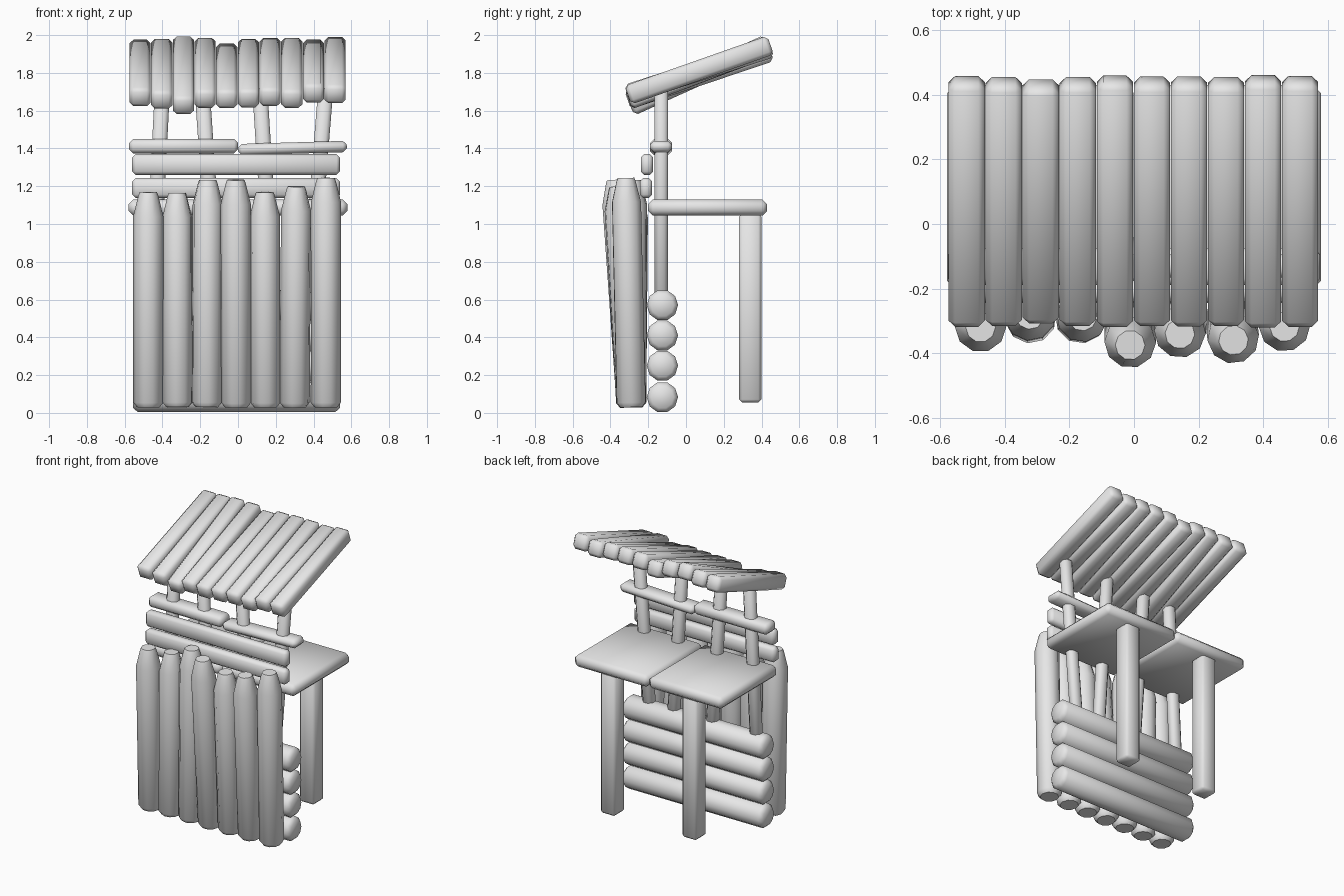
import bpy, bmesh, math
from mathutils import Vector, Matrix

if "Cube" in bpy.data.objects:
    bpy.data.objects.remove(bpy.data.objects["Cube"])

wood = bpy.data.materials.new("pale grey")
wood.use_nodes = True
colour = (0.8, 0.8, 0.8, 1)
wood.diffuse_color = colour
wood.node_tree.nodes["Principled BSDF"].inputs["Base Color"].default_value = colour


def finish(name, bm):
    mesh = bpy.data.meshes.new(name)
    bmesh.ops.recalc_face_normals(bm, faces=bm.faces)
    bm.to_mesh(mesh)
    bm.free()
    mesh.materials.append(wood)
    ob = bpy.data.objects.new(name, mesh)
    bpy.context.collection.objects.link(ob)
    bpy.ops.object.select_all(action='DESELECT')
    ob.select_set(True)
    bpy.context.view_layer.objects.active = ob
    bpy.ops.object.shade_smooth_by_angle(angle=math.radians(50))


def log(name, start, end, profile, sides=10):
    """Round log: profile gives (distance along, radius); negative counts from the end."""
    start, end = Vector(start), Vector(end)
    axis = end - start
    turn = axis.to_track_quat('Z', 'Y')
    bm = bmesh.new()
    rings = []
    for along, r in profile:
        if along < 0:
            along += axis.length
        centre = start + axis.normalized() * along
        rings.append([bm.verts.new(centre + turn @ Vector(
            (r * math.cos(math.tau * i / sides), r * math.sin(math.tau * i / sides), 0)))
            for i in range(sides)])
    for low, high in zip(rings, rings[1:]):
        for i in range(sides):
            j = (i + 1) % sides
            bm.faces.new((low[i], low[j], high[j], high[i]))
    bm.faces.new(rings[0])
    bm.faces.new(rings[-1])
    finish(name, bm)


def beam(name, centre, size, bevel, rot=Matrix()):
    """Box with chamfered edges, turned about its centre."""
    bm = bmesh.new()
    bmesh.ops.create_cube(bm, size=1, matrix=Matrix.Diagonal((*size, 1)))
    bmesh.ops.bevel(bm, geom=bm.edges[:], offset=bevel, segments=1, affect='EDGES')
    bm.transform(Matrix.Translation(centre) @ rot)
    finish(name, bm)


# Upright front logs: bottom x, top x, top y, top z
uprights = [(-.475, -.475, -.32, 1.17), (-.32, -.322, -.28, 1.165), (-.165, -.16, -.285, 1.235),
            (-.01, -.012, -.375, 1.235), (.145, .142, -.34, 1.17), (.30, .308, -.36, 1.2),
            (.465, .466, -.318, 1.245)]
for i, (x0, x1, y, z) in enumerate(uprights):
    log(f"front_log_{i + 1}", (x0, -.29, .03), (x1, y, z),
        [(0, .06), (.025, .08), (-.13, .08), (-.02, .053), (-.001, .046)])

# Stacked lying logs
for i, z in enumerate((.083, .25, .41, .57)):
    log(f"lying_log_{i + 1}", (-.555, -.125, z), (.54, -.125, z),
        [(0, .06), (.025, .083), (-.025, .083), (-.001, .06)])

# Posts carrying the roof: x at the foot and at the head
foot, head = .55, 1.72
for i, (x0, x1) in enumerate([(-.46, -.40), (-.11, -.19), (.19, .115), (.37, .465)]):
    lean = math.atan2(x1 - x0, head - foot)
    beam(f"roof_post_{i + 1}", ((x0 + x1) / 2, -.13, (foot + head) / 2),
         (.08, .072, head - foot), .02, Matrix.Rotation(lean, 4, 'Y'))

# Front planks and the split top rail
beam("upper_front_plank", (-.01, -.207, 1.315), (1.1, .065, .11), .018)
beam("lower_front_plank", (-.01, -.212, 1.19), (1.1, .065, .105), .018)
beam("right_rail", (-.288, -.132, 1.412), (.576, .115, .075), .02)
beam("left_rail", (.288, -.132, 1.402), (.576, .115, .06), .02,
     Matrix.Rotation(math.radians(-1.7), 4, 'Y'))

# Counter halves and their legs
for side, x, leg_x in (("right", -.29, -.30), ("left", .29, .335)):
    beam(f"{side}_counter", (x, .115, 1.087), (.578, .63, .085), .025)
    beam(f"{side}_leg", (leg_x, .34, .555), (.118, .118, 1.0), .016)

# Sloping roof planks: lowest and highest z of each
spans = [(1.62, 1.98), (1.605, 1.985), (1.575, 2.0), (1.61, 1.99), (1.61, 1.96),
         (1.612, 1.985), (1.62, 1.99), (1.61, 1.99), (1.64, 1.98), (1.635, 1.995)]
length, thick = .8, .105
for i, (low, high) in enumerate(spans):
    slope = math.asin((high - low - thick * .9) / length)
    beam(f"roof_plank_{i + 1}", (-.518 + i * .1147, .07, (low + high) / 2),
         (.112, length, thick), .02, Matrix.Rotation(slope, 4, 'X'))
